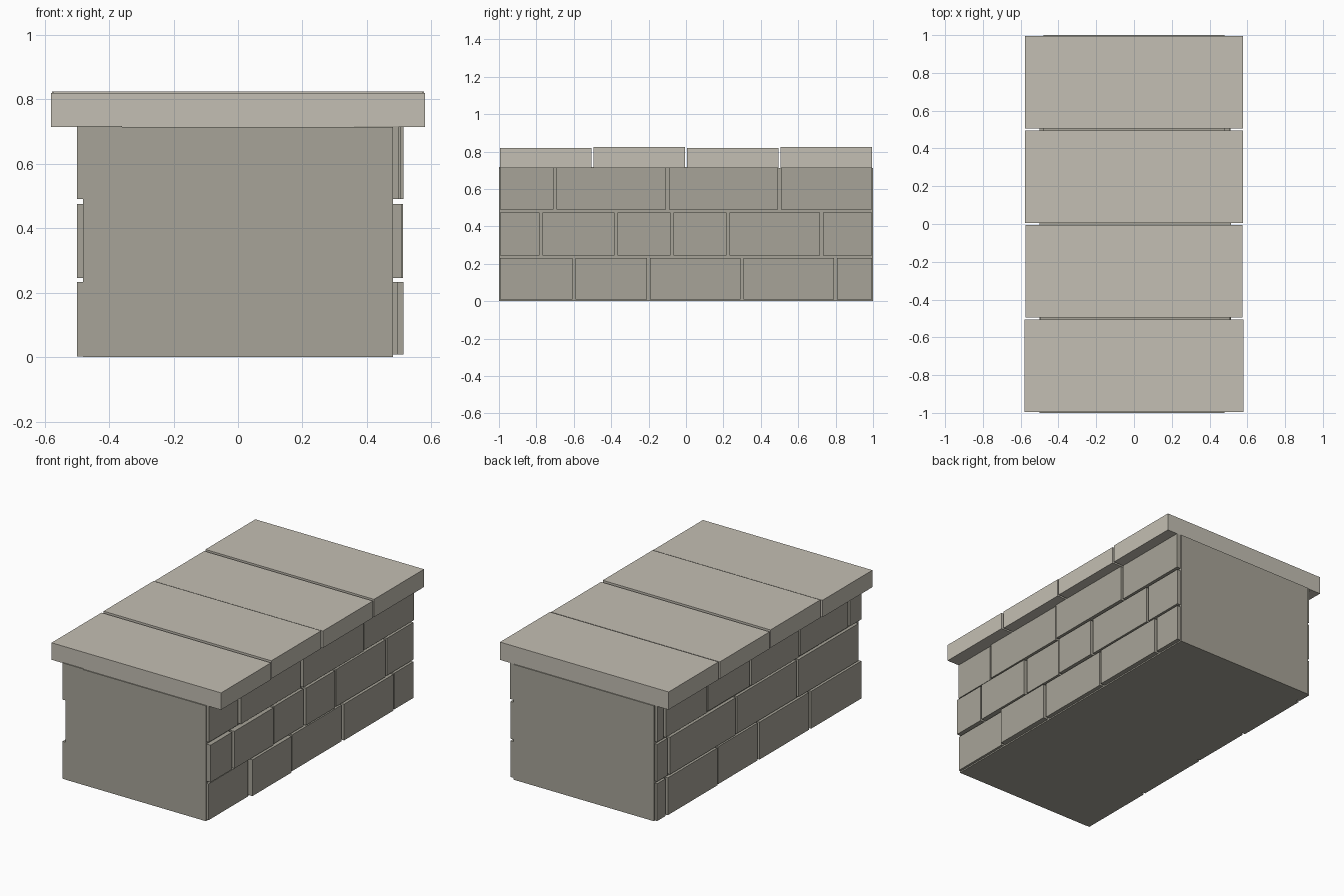
import bpy

if "Cube" in bpy.data.objects:
    bpy.data.objects.remove(bpy.data.objects["Cube"])

GAP = 0.016


def material(name, color):
    mat = bpy.data.materials.new(name)
    mat.diffuse_color = (*color, 1)
    mat.use_nodes = True
    mat.node_tree.nodes["Principled BSDF"].inputs["Base Color"].default_value = mat.diffuse_color
    return mat


WALL = material("wall_grey", (0.386, 0.371, 0.314))
SLAB = material("slab_grey", (0.552, 0.521, 0.451))


def box(name, mat, x0, x1, y0, y1, z0, z1):
    bpy.ops.mesh.primitive_cube_add(size=1)
    ob = bpy.context.object
    ob.name = name
    ob.location = ((x0 + x1) / 2, (y0 + y1) / 2, (z0 + z1) / 2)
    ob.scale = (x1 - x0, y1 - y0, z1 - z0)
    bpy.ops.object.transform_apply(location=True, scale=True)
    ob.data.materials.append(mat)


# Mortar core
box("wall_core", WALL, -0.48, 0.48, -1, 1, 0, 0.713)

# Stone courses: joint positions along y and outer face of each stone
HEIGHTS = [(0.008, 0.232), (0.245, 0.475), (0.49, 0.717)]
RIGHT = [
    ([-0.6, -0.2, 0.3, 0.8], [0.495, 0.513, 0.505, 0.51, 0.505]),
    ([-0.775, -0.375, -0.075, 0.225, 0.725], [0.508, 0.512, 0.505, 0.512, 0.508, 0.505]),
    ([-0.7, -0.1, 0.5], [0.497, 0.505, 0.513, 0.508]),
]
LEFT = [
    ([-0.5, 0.0, 0.4, 0.9], [0.5, 0.498, 0.495, 0.5, 0.496]),
    ([-0.98, -0.38, 0.22, 0.88], [None, 0.5, 0.497, 0.5, 0.496]),
    ([-0.88, -0.4, 0.08, 0.5, 0.92], [0.5, 0.497, 0.5, 0.495, 0.5, 0.497]),
]
SIDES = (("right", 1, RIGHT, -0.994, 0.994), ("left", -1, LEFT, -1, 0.99))
for side, sign, rows, start, stop in SIDES:
    for r, ((z0, z1), (joints, faces)) in enumerate(zip(HEIGHTS, rows)):
        if side == "left" and r == 0:
            z0 = 0.001
        ends = [start - GAP / 2] + joints + [stop + GAP / 2]
        for i, face in enumerate(faces):
            if face is None:  # open mortar gap at the corner
                continue
            xs = sorted((sign * 0.36, sign * face))
            box(f"{side}_stone_{r + 1}_{i + 1}", WALL, *xs,
                ends[i] + GAP / 2, ends[i + 1] - GAP / 2, z0, z1)

# Overhanging coping slabs, slightly uneven
SLABS = [(0.58, 0.818), (0.574, 0.824), (0.577, 0.818), (0.577, 0.823)]
for i, (half, top) in enumerate(SLABS):
    y = -0.75 + 0.5 * i
    box(f"coping_slab_{i + 1}", SLAB, -half, half, y - 0.244, y + 0.244, 0.713, top)
